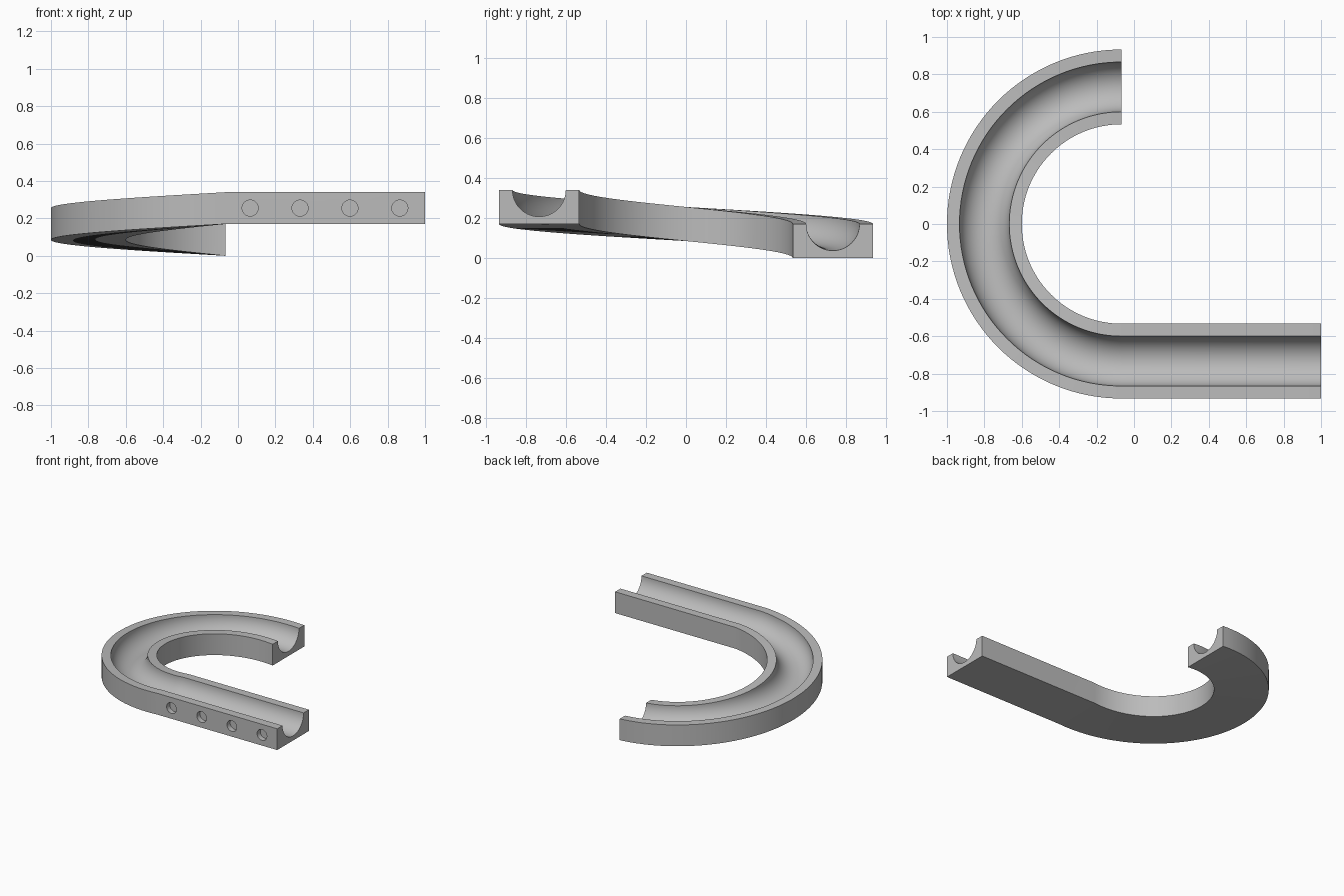
import bpy, bmesh, math

cube = bpy.data.objects.get("Cube")
if cube:
    bpy.data.objects.remove(cube, do_unlink=True)

BEND_X = -0.067              # centre of the half-circle bend
MID, HALF, GROOVE = 0.733, 0.2, 0.133
HEIGHT = 0.17
STEPS = 64
HOLE_R, HOLE_DEPTH = 0.043, 0.04

grey = bpy.data.materials.new("plain grey")
grey.use_nodes = True
colour = (0.5, 0.5, 0.5, 1)
grey.diffuse_color = colour
grey.node_tree.nodes["Principled BSDF"].inputs["Base Color"].default_value = colour

# Cross-section: a rectangle with a half-round groove in its top, as (radius, height)
section = [(MID - HALF, HEIGHT), (MID - HALF, 0), (MID + HALF, 0), (MID + HALF, HEIGHT)]
section += [(MID + GROOVE * math.cos(a), HEIGHT - GROOVE * math.sin(a))
            for a in (math.pi * i / 32 for i in range(33))]

# Sweep: straight run, then a descending half turn
bm = bmesh.new()
stations = [(1.0, 0.0)] + [(BEND_X, i / STEPS) for i in range(STEPS + 1)]
rings = []
for x, t in stations:
    a = -math.pi / 2 - math.pi * t
    rings.append([bm.verts.new((x + r * math.cos(a), r * math.sin(a), z + HEIGHT * (1 - t)))
                  for r, z in section])
n = len(section)
for a, b in zip(rings, rings[1:]):
    for i in range(n):
        j = (i + 1) % n
        bm.faces.new((a[i], a[j], b[j], b[i]))
bm.faces.new(rings[0])
bm.faces.new(rings[-1])
bmesh.ops.recalc_face_normals(bm, faces=bm.faces)
mesh = bpy.data.meshes.new("curved_track")
bm.to_mesh(mesh)
bm.free()
track = bpy.data.objects.new("curved_track", mesh)
bpy.context.collection.objects.link(track)
mesh.materials.append(grey)

bpy.ops.object.select_all(action='DESELECT')
track.select_set(True)
bpy.context.view_layer.objects.active = track

# Blind round sockets along the front of the straight run
for k in range(4):
    bpy.ops.mesh.primitive_cylinder_add(
        vertices=32, radius=HOLE_R, depth=2 * HOLE_DEPTH,
        location=(0.065 + 0.2667 * k, -MID - HALF, 1.5 * HEIGHT),
        rotation=(math.pi / 2, 0, 0))
    cutter = bpy.context.object
    cutter.name = "socket_cutter"
    cutter.hide_render = True
    cutter.data.materials.append(grey)
    bpy.context.view_layer.objects.active = track
    mod = track.modifiers.new("socket", 'BOOLEAN')
    mod.operation = 'DIFFERENCE'
    mod.solver = 'EXACT'
    mod.object = cutter
    bpy.ops.object.modifier_apply(modifier=mod.name)
    bpy.data.objects.remove(cutter, do_unlink=True)

# Smooth curved walls, sharp edges
bpy.ops.object.select_all(action='DESELECT')
track.select_set(True)
bpy.context.view_layer.objects.active = track
bpy.ops.object.shade_smooth_by_angle(angle=math.radians(30))
